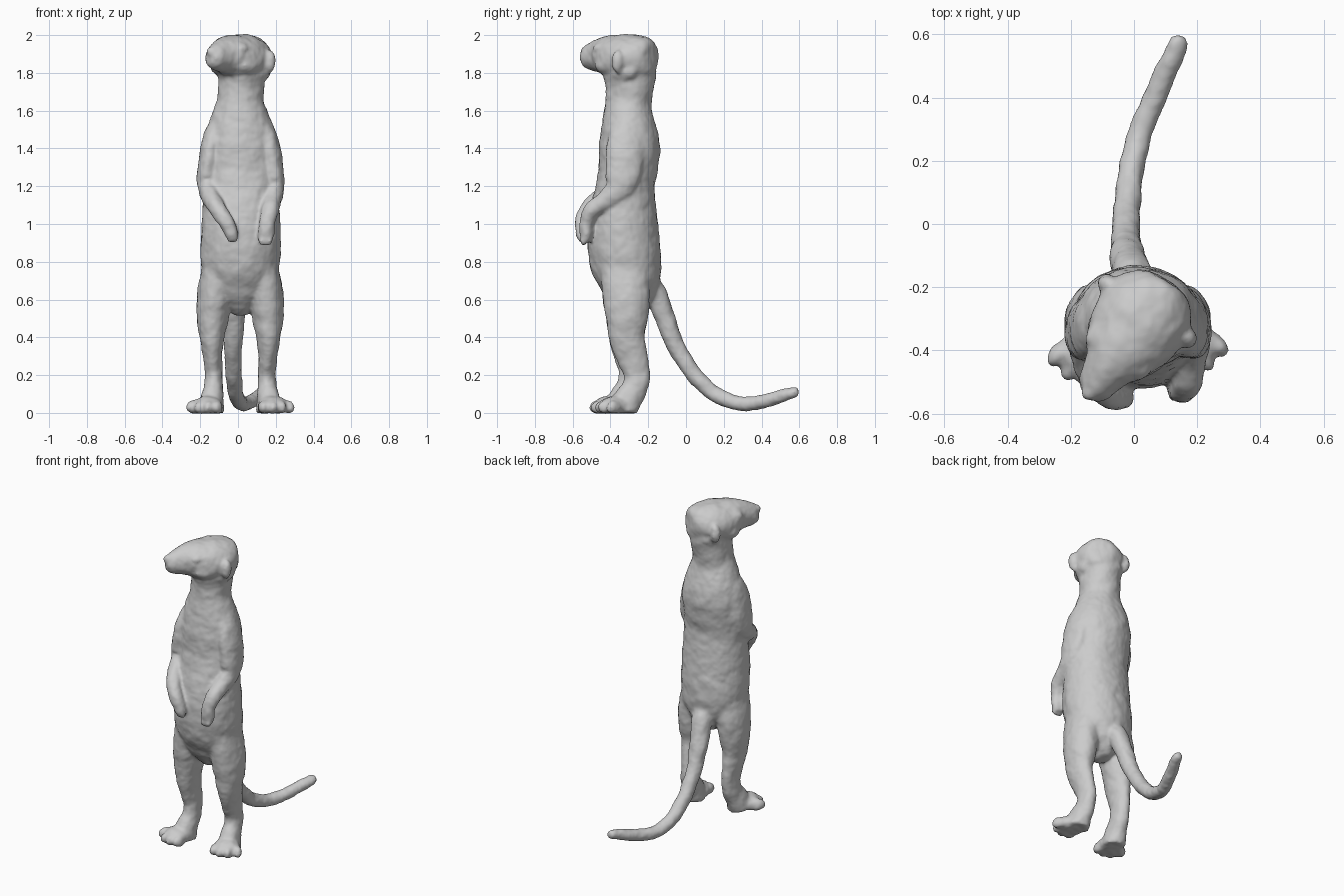
import bpy, bmesh, math
from mathutils import Vector, Matrix

bm = bmesh.new()


def catmull(a, b, c, d, t):
    return 0.5 * (2 * b + (c - a) * t + (2 * a - 5 * b + 4 * c - d) * t * t
                  + (3 * b - a - 3 * c + d) * t ** 3)


def loft(sections, side=(1, 0, 0), sub=5, n=28):
    """Smooth closed tube through (x, y, z, half width, half depth) sections."""
    s = [tuple(p) if len(p) == 5 else (*p, p[3]) for p in sections]
    ext = [s[0]] + s + [s[-1]]
    fine = []
    for i in range(len(s) - 1):
        for k in range(sub):
            fine.append([catmull(*(ext[i + j][c] for j in range(4)), k / sub) for c in range(5)])
    fine.append(list(s[-1]))
    pts = [Vector(f[:3]) for f in fine]
    rings = []
    for i, f in enumerate(fine):
        t = (pts[min(i + 1, len(pts) - 1)] - pts[max(i - 1, 0)]).normalized()
        u = Vector(side)
        u = (u - t * u.dot(t)).normalized()
        v = t.cross(u)
        rings.append([bm.verts.new(pts[i] + u * f[3] * math.cos(a) + v * f[4] * math.sin(a))
                      for a in (2 * math.pi * k / n for k in range(n))])
    for a, b in zip(rings, rings[1:]):
        for k in range(n):
            bm.faces.new((a[k], a[(k + 1) % n], b[(k + 1) % n], b[k]))
    bm.faces.new(rings[0][::-1])
    bm.faces.new(rings[-1])


def blob(loc, size, yaw=0.0, pitch=0.0):
    m = (Matrix.Translation(loc) @ Matrix.Rotation(yaw, 4, 'Z')
         @ Matrix.Rotation(pitch, 4, 'X') @ Matrix.Diagonal((*size, 1)))
    bmesh.ops.create_uvsphere(bm, u_segments=20, v_segments=12, radius=1, matrix=m)


# Torso and neck: z, front y, back y, left x, right x
torso = [(1.92, -.38, -.165, -.08, .11), (1.81, -.435, -.155, -.10, .14),
         (1.74, -.425, -.168, -.103, .14),
         (1.66, -.425, -.183, -.107, .135), (1.58, -.437, -.178, -.137, .162),
         (1.50, -.45, -.155, -.165, .19), (1.40, -.46, -.137, -.18, .205),
         (1.30, -.46, -.152, -.182, .208), (1.20, -.475, -.165, -.182, .21),
         (1.10, -.50, -.158, -.186, .215), (1.00, -.517, -.15, -.192, .225),
         (.90, -.522, -.14, -.197, .225), (.80, -.507, -.13, -.198, .22),
         (.70, -.465, -.132, -.18, .205), (.62, -.425, -.155, -.13, .155),
         (.56, -.38, -.19, -.07, .095), (.52, -.33, -.23, -.02, .045)]
loft([((l + r) / 2, (f + b) / 2, z, (r - l) / 2, (b - f) / 2) for z, f, b, l, r in torso], n=40)

# Head, turned towards -x: distance forward, z, half width, half height
fwd = Vector((-.57, -.82, 0)).normalized()
lat = Vector((fwd.y, -fwd.x, 0)) * -1
centre = Vector((.04, -.28, 0))


def head_pt(f, s, z):
    return centre + fwd * f + lat * s + Vector((0, 0, z))


skull = [(-.12, 1.865, .03, .04), (-.107, 1.865, .08, .085), (-.065, 1.87, .125, .12),
         (0, 1.873, .148, .13), (.08, 1.878, .146, .126), (.15, 1.89, .12, .11),
         (.21, 1.892, .084, .092), (.26, 1.887, .065, .074), (.295, 1.887, .054, .062),
         (.322, 1.89, .03, .04)]
loft([(*head_pt(f, 0, z), w, h) for f, z, w, h in skull], side=lat, n=36)
blob(head_pt(.312, 0, 1.91), (.03, .022, .028))
yaw = math.atan2(lat.y, lat.x)
for s in (-1, 1):
    blob(head_pt(-.005, s * .15, 1.86), (.036, .03, .062), yaw)      # ear
    blob(head_pt(0, s * .085, 1.81), (.055, .085, .06), yaw)         # jaw corner
    blob(head_pt(.15, s * .088, 1.928), (.03, .045, .028), yaw)      # brow
    blob(head_pt(.18, s * .09, 1.895), (.017, .02, .016), yaw)       # eye
    blob(head_pt(.10, s * .09, 1.84), (.05, .075, .05), yaw)         # cheek

# Arms bent in front of the belly
loft([(-.08, -.31, 1.57, .03, .05), (-.12, -.315, 1.49, .05, .085), (-.147, -.33, 1.38, .055, .10),
      (-.164, -.34, 1.26, .054, .09), (-.163, -.365, 1.195, .05, .072), (-.145, -.44, 1.14, .048, .053),
      (-.105, -.52, 1.075, .045, .045), (-.06, -.55, 1.01, .042, .038),
      (-.035, -.55, .95, .037, .033), (-.028, -.545, .918, .022, .02)])
loft([(.10, -.31, 1.57, .03, .05), (.145, -.315, 1.49, .05, .085), (.172, -.325, 1.38, .055, .10),
      (.19, -.335, 1.26, .054, .092), (.193, -.35, 1.19, .05, .075), (.184, -.42, 1.13, .047, .053),
      (.17, -.495, 1.08, .045, .045), (.156, -.525, 1.01, .042, .037),
      (.148, -.53, .94, .042, .033), (.145, -.525, .9, .03, .02)])
for k in (-1, 0, 1):                                                 # fingers
    blob((-.03 + k * .018, -.553, .93), (.012, .018, .03))
    blob((.146 + k * .024, -.543, .91), (.014, .018, .028))

# Legs and feet, mirrored about the body's middle plane; right foot slightly behind the left
mid = .012
for s, back in ((-1, -.005), (1, .025)):
    leg = [(.09, -.325, .92, .06, .10), (.11, -.325, .80, .085, .125), (.127, -.32, .70, .088, .128),
           (.14, -.315, .60, .09, .124), (.147, -.314, .50, .083, .110), (.15, -.315, .40, .063, .095)]
    shin = [(.145, -.295, .30, .05, .084), (.14, -.28, .21, .046, .07), (.142, -.297, .13, .05, .068),
            (.15, -.335, .07, .062, .075), (.155, -.35, .0, .07, .065)]
    leg += [(x, y + back * min(1, (.4 - z) * 4), z, w, d) for x, y, z, w, d in shin]
    loft([(mid + s * x, y, z, w, d) for x, y, z, w, d in leg])
    blob((mid + s * .17, -.40 + back, .035), (.08, .085, .055), s * .35)
    for x, y, a in ((.122, -.45, .05), (.168, -.458, .15), (.212, -.445, .4), (.25, -.405, .7)):
        blob((mid + s * x, y + back, .028), (.028, .05, .038), s * a)

# Tail curling down to the ground and back up
loft([(0, -.23, .74, .05, .05), (-.005, -.165, .64, .062, .058), (-.02, -.11, .50, .056, .052),
      (-.025, -.05, .345, .047, .047), (-.022, .05, .195, .043, .043), (-.008, .17, .09, .04, .042),
      (.02, .29, .047, .039, .038), (.065, .40, .06, .037, .036), (.11, .50, .088, .035, .033),
      (.14, .57, .108, .031, .029), (.15, .593, .112, .02, .02)])

# Flatten the soles
for v in bm.verts:
    v.co.z = max(v.co.z, 0.0)
bmesh.ops.recalc_face_normals(bm, faces=bm.faces)
mesh = bpy.data.meshes.new("standing_animal")
bm.to_mesh(mesh)
bm.free()
body = bpy.data.objects.new("standing_animal", mesh)
bpy.context.collection.objects.link(body)

# Fuse the parts into one skin, soften the joins, add faint fur relief
fuse = body.modifiers.new("fuse", 'REMESH')
fuse.mode = 'VOXEL'
fuse.voxel_size = .01
fuse.use_smooth_shade = True
soft = body.modifiers.new("soften", 'SMOOTH')
soft.factor = .5
soft.iterations = 10
noise = bpy.data.textures.new("fur_relief", 'CLOUDS')
noise.noise_scale = .07
fur = body.modifiers.new("fur", 'DISPLACE')
fur.texture = noise
fur.texture_coords = 'LOCAL'
fur.strength = .012
fur.mid_level = .42
